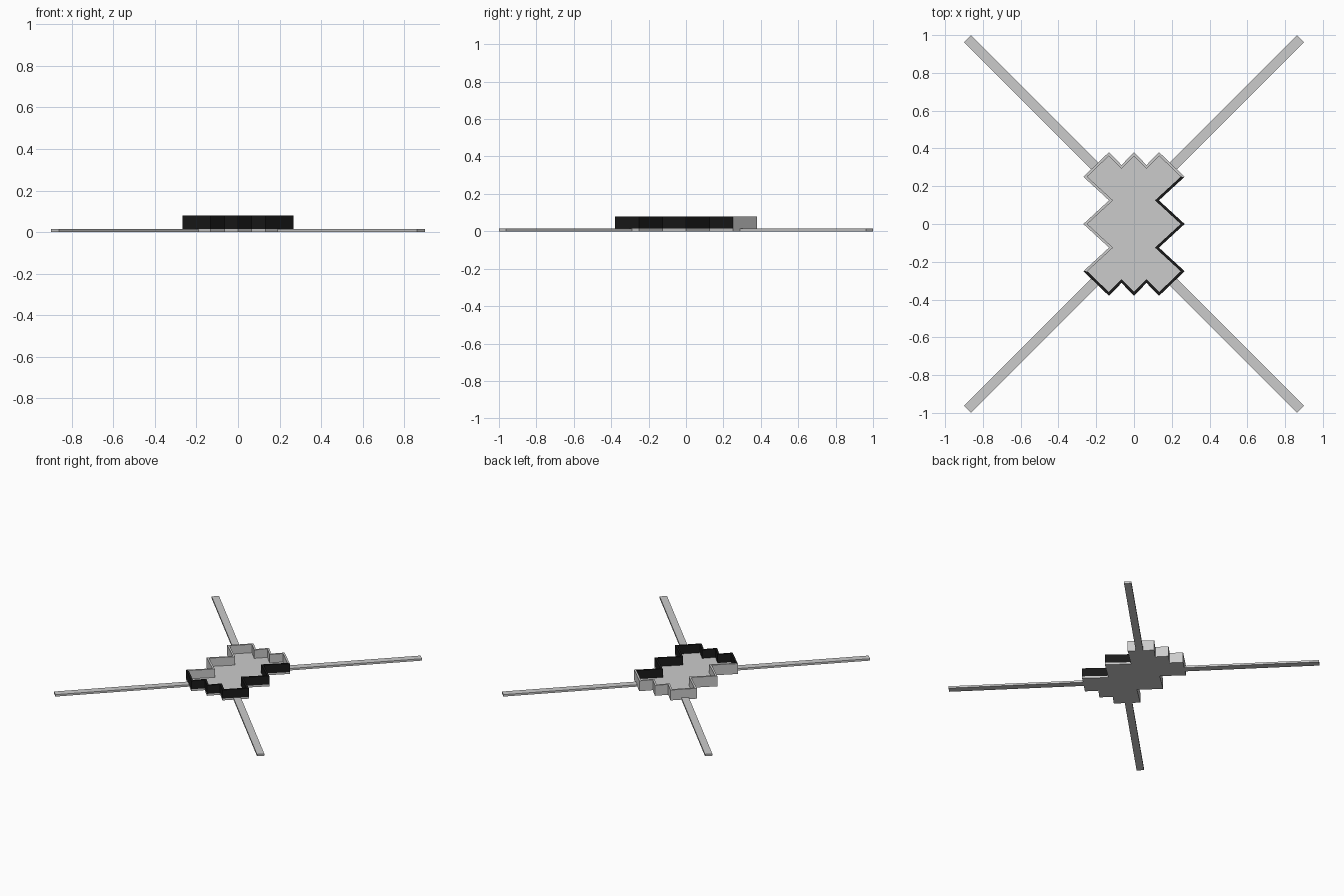
import bpy, bmesh, math
from mathutils import Vector

if "Cube" in bpy.data.objects:
    bpy.data.objects.remove(bpy.data.objects["Cube"])

FLOOR, TOP, WALL = 0.015, 0.08, 0.014

# Zigzag outline: one quarter, mirrored and rotated into a closed loop
quarter = [(0.268, 0), (0.132, 0.125), (0.268, 0.25),
           (0.133, 0.38), (0.066, 0.312), (0, 0.38)]
upper = quarter + [(-x, y) for x, y in reversed(quarter[:-1])]
loop = [Vector(p) for p in upper + [(-x, -y) for x, y in upper[1:-1]]]
N = len(loop)


def prism(name, pts, z0, z1, mat=None):
    bm = bmesh.new()
    face = bm.faces.new([bm.verts.new((p[0], p[1], z0)) for p in pts])
    ext = bmesh.ops.extrude_face_region(bm, geom=[face])
    for g in ext["geom"]:
        if isinstance(g, bmesh.types.BMVert):
            g.co.z = z1
    if not face.is_valid or len(bm.faces) < len(pts) + 2:
        bm.faces.new([v for v in bm.verts if v.co.z == z0])
    bmesh.ops.recalc_face_normals(bm, faces=bm.faces[:])
    mesh = bpy.data.meshes.new(name)
    bm.to_mesh(mesh)
    bm.free()
    obj = bpy.data.objects.new(name, mesh)
    bpy.context.collection.objects.link(obj)
    if mat:
        mesh.materials.append(mat)
    return obj


def inner(i):
    # Mitred point on the inside of the wall
    a, b, c = loop[(i - 1) % N], loop[i % N], loop[(i + 1) % N]
    d1, d2 = (b - a).normalized(), (c - b).normalized()
    n1, n2 = Vector((-d1.y, d1.x)), Vector((-d2.y, d2.x))
    return b + WALL * (n1 + n2) / (1 + n1.dot(n2))


def wall(name, start, end, mat=None):
    idx = range(start, end + 1)
    pts = [loop[i % N] for i in idx] + [inner(i) for i in reversed(idx)]
    prism(name, pts, FLOOR, TOP, mat)


black = bpy.data.materials.new("black")
black.diffuse_color = (0.01, 0.01, 0.01, 1)
black.use_nodes = True
black.node_tree.nodes["Principled BSDF"].inputs["Base Color"].default_value = black.diffuse_color

# Tray floor and its two half walls
prism("tray_floor", loop, 0, FLOOR)
wall("grey_wall", 2, 12)
wall("black_wall", 12, 22, black)

# Four diagonal straps leaving the tray corners
h = 0.0185
for sx, sy, name in ((1, 1, "back_right"), (-1, 1, "back_left"),
                     (1, -1, "front_right"), (-1, -1, "front_left")):
    a, b = Vector((0.207, 0.307)), Vector((0.8815, 0.9815))
    side = Vector((h, -h))
    prism("strap_" + name, [(sx * p.x, sy * p.y) for p in
                            (a + side, b + side, b - side, a - side)], 0, FLOOR)
